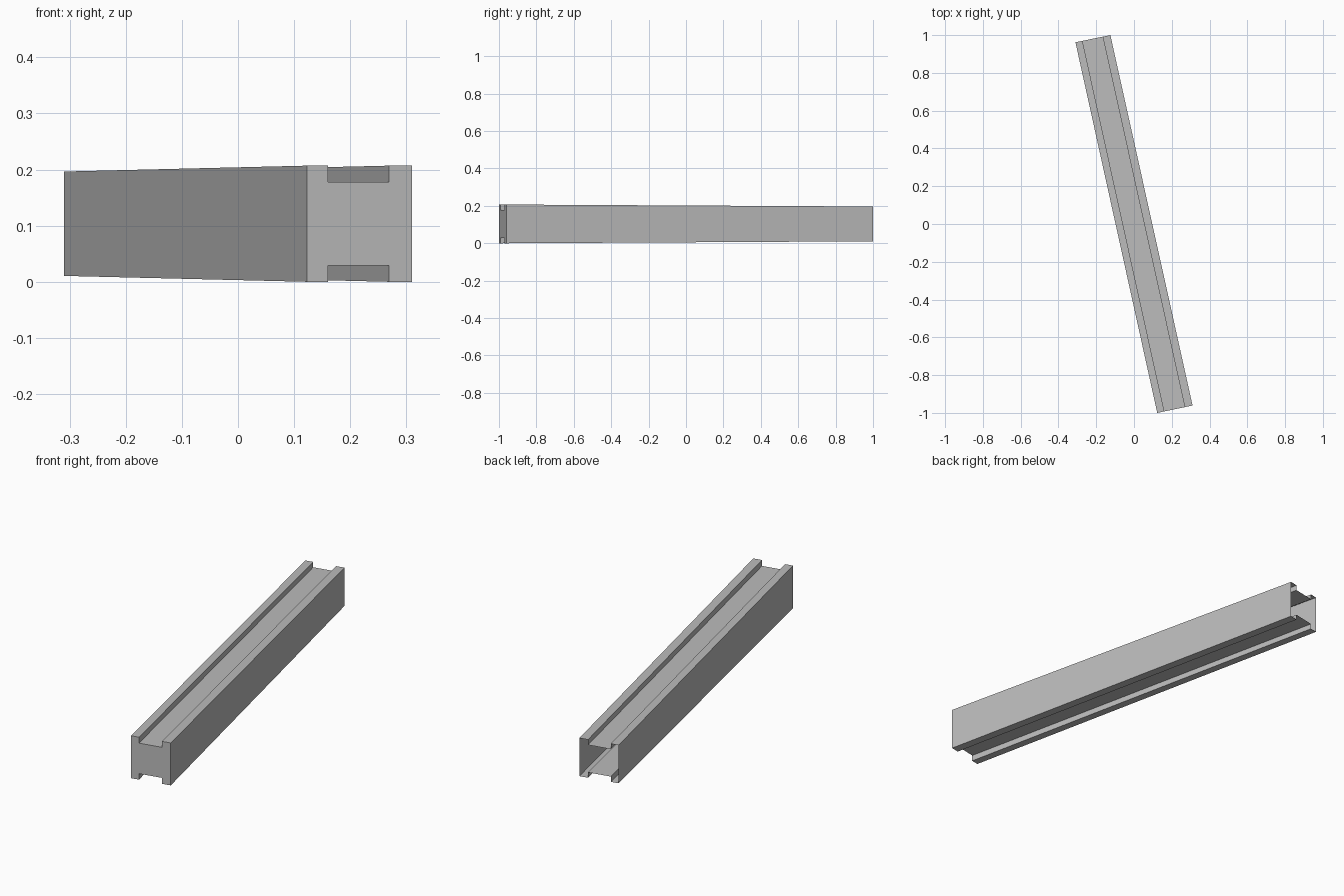
import bpy
import bmesh
from mathutils import Vector

cube = bpy.data.objects.get("Cube")
if cube:
    bpy.data.objects.remove(cube, do_unlink=True)

# Plain grey finish
grey = bpy.data.materials.new("grey")
grey.use_nodes = True
colour = (0.5, 0.5, 0.5, 1)
grey.diffuse_color = colour
grey.node_tree.nodes["Principled BSDF"].inputs["Base Color"].default_value = colour

# Half of the beam section: (fraction across, fraction of half height)
groove_start, groove_end, groove_floor = 0.2, 0.78, 0.72
upper = [(0, 1), (groove_start, 1), (groove_start, groove_floor),
         (groove_end, groove_floor), (groove_end, 1), (1, 1)]
section = upper + [(u, -v) for u, v in reversed(upper)]

MID_HEIGHT = 0.1035


def add_section(bm, left, right, half_height):
    """Place the beam section upright between two plan points."""
    left, right = Vector(left), Vector(right)
    ring = []
    for u, v in section:
        p = left.lerp(right, u)
        ring.append(bm.verts.new((p.x, p.y, MID_HEIGHT + v * half_height)))
    return ring


# Hollow grooved beam, slightly tapered, capped in front and open behind
bm = bmesh.new()
front = add_section(bm, (0.123, -1.0), (0.31, -0.961), 0.1035)
back = add_section(bm, (-0.31, 0.962), (-0.125, 1.0), 0.093)
count = len(section)
for i in range(count):
    j = (i + 1) % count
    bm.faces.new((front[i], front[j], back[j], back[i]))
bm.faces.new(front[::-1])
bmesh.ops.recalc_face_normals(bm, faces=bm.faces)

# Make the front cap face forward, and everything else agree with it
cap = max(bm.faces, key=lambda f: len(f.verts))
if cap.normal.y > 0:
    bmesh.ops.reverse_faces(bm, faces=bm.faces)

mesh = bpy.data.meshes.new("grooved_beam")
bm.to_mesh(mesh)
bm.free()
mesh.materials.append(grey)
beam = bpy.data.objects.new("grooved_beam", mesh)
bpy.context.collection.objects.link(beam)
